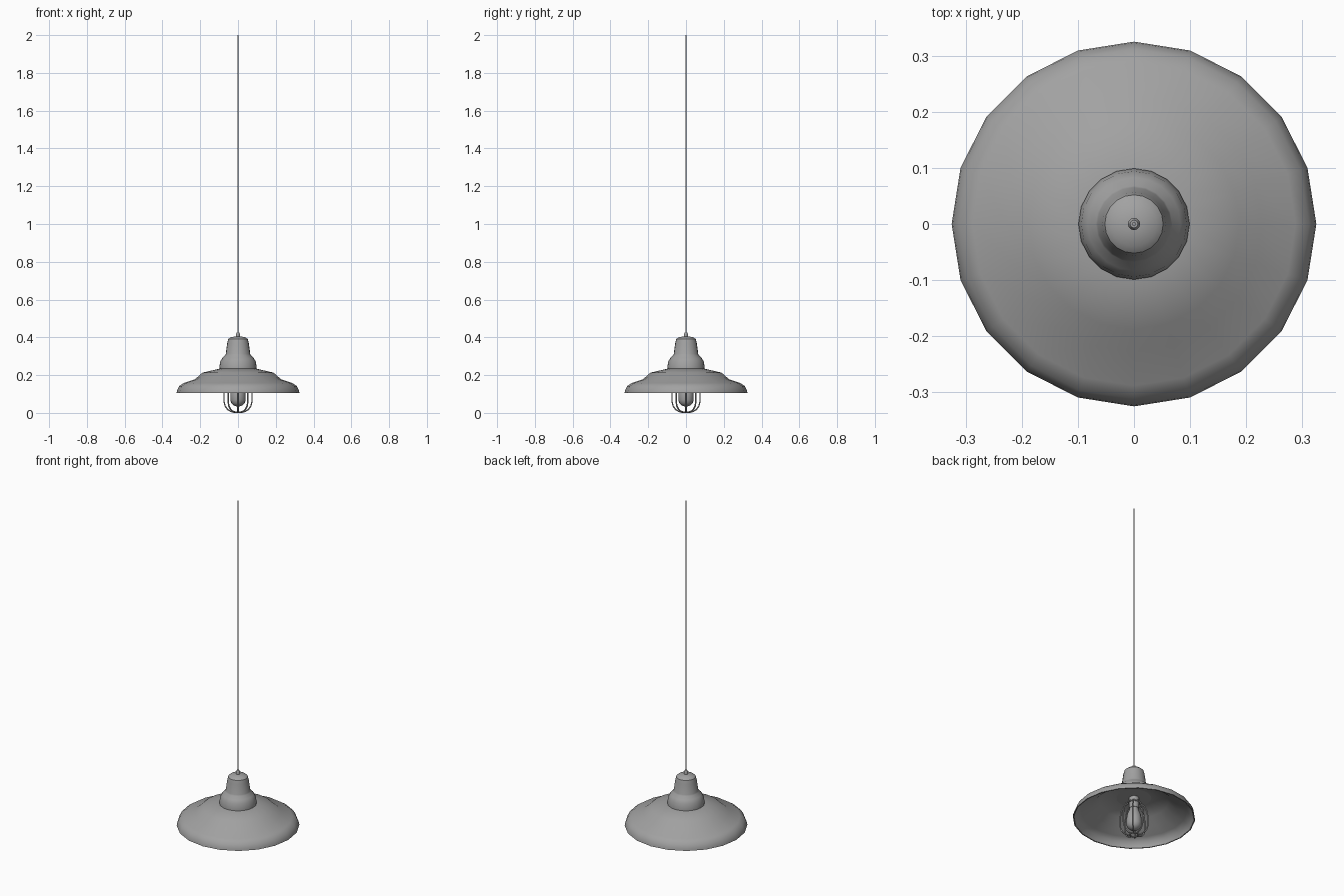
import bpy
import math
from mathutils import Vector

cube = bpy.data.objects.get("Cube")
if cube:
    bpy.data.objects.remove(cube, do_unlink=True)

metal = bpy.data.materials.new("grey metal")
metal.use_nodes = True
grey = (0.36, 0.36, 0.36, 1)
metal.diffuse_color = grey
metal.node_tree.nodes["Principled BSDF"].inputs["Base Color"].default_value = grey


def finish(name, verts, faces, angle=35):
    mesh = bpy.data.meshes.new(name)
    mesh.from_pydata(verts, [], faces)
    mesh.materials.append(metal)
    obj = bpy.data.objects.new(name, mesh)
    bpy.context.collection.objects.link(obj)
    bpy.ops.object.select_all(action="DESELECT")
    obj.select_set(True)
    bpy.context.view_layer.objects.active = obj
    bpy.ops.object.shade_smooth_by_angle(angle=math.radians(angle))
    return obj


def lathe(name, profile, sides=20, caps=True, closed=False, angle=35):
    """Spin (radius, height) points, listed bottom to top, around z."""
    verts = [(r * math.cos(math.tau * i / sides), r * math.sin(math.tau * i / sides), z)
             for r, z in profile for i in range(sides)]
    rows = len(profile)
    faces = []
    for j in range(rows if closed else rows - 1):
        a, b = j * sides, (j + 1) % rows * sides
        for i in range(sides):
            k = (i + 1) % sides
            faces.append((a + i, a + k, b + k, b + i))
    if caps and not closed:
        faces.append(tuple(reversed(range(sides))))
        faces.append(tuple(range((rows - 1) * sides, rows * sides)))
    return finish(name, verts, faces, angle)


def wire(name, path, turn, radius=0.004, sides=6):
    """Sweep a round section along an (r, z) path in the upright plane at angle turn."""
    out = Vector((math.cos(turn), math.sin(turn), 0))
    side = Vector((-math.sin(turn), math.cos(turn), 0))
    pts = [out * r + Vector((0, 0, z)) for r, z in path]
    verts, faces = [], []
    for n, p in enumerate(pts):
        tangent = (pts[min(n + 1, len(pts) - 1)] - pts[max(n - 1, 0)]).normalized()
        normal = side.cross(tangent)
        for i in range(sides):
            a = math.tau * i / sides
            verts.append(p + radius * (math.cos(a) * side + math.sin(a) * normal))
    for j in range(len(pts) - 1):
        for i in range(sides):
            k, a = (i + 1) % sides, j * sides
            faces.append((a + i, a + k, a + sides + k, a + sides + i))
    faces += [tuple(reversed(range(sides))),
              tuple(range(len(verts) - sides, len(verts)))]
    return finish(name, verts, faces, 70)


# Stepped shade: outer skin up, then inner skin back down to the rim
outer = [(0.325, 0.105), (0.323, 0.118), (0.312, 0.142), (0.288, 0.158),
         (0.228, 0.178), (0.188, 0.213), (0.098, 0.234)]
inner = [(r - 0.006, z - 0.006) for r, z in reversed(outer[1:])]
lathe("shade", outer + [(0.02, 0.236), (0.02, 0.229)] + inner + [(0.319, 0.105)],
      closed=True)

# Bell-shaped lamp holder above the shade
lathe("holder", [(0.099, 0.228), (0.099, 0.24), (0.094, 0.272), (0.083, 0.29),
                 (0.068, 0.305), (0.065, 0.312), (0.057, 0.37), (0.052, 0.39),
                 (0.04, 0.4), (0.012, 0.405)])

# Cord grip and hanging cord
lathe("cord_grip", [(0.011, 0.402), (0.011, 0.418), (0.007, 0.426)], sides=12)
lathe("cord", [(0.0035, 0.42), (0.0035, 2.0)], sides=8, angle=60)

# Socket and bulb
lathe("socket", [(0.024, 0.165), (0.027, 0.17), (0.027, 0.236)], sides=16)
lathe("bulb", [(0.006, 0.034), (0.022, 0.039), (0.035, 0.051), (0.041, 0.068),
               (0.041, 0.1), (0.035, 0.13), (0.024, 0.155), (0.022, 0.18)],
      sides=16, angle=60)

# Wire cage around the bulb
cage_path = [(0.03, 0.2), (0.052, 0.18), (0.067, 0.15), (0.074, 0.11), (0.074, 0.06),
             (0.068, 0.036), (0.054, 0.017), (0.036, 0.007), (0.02, 0.004)]
for n in range(8):
    wire(f"cage_wire_{n + 1}", cage_path, math.tau * n / 8)


def ring(name, radius, height, thick=0.004):
    lathe(name, [(radius + thick * math.cos(math.tau * i / 6),
                  height + thick * math.sin(math.tau * i / 6)) for i in range(6)],
          sides=20, closed=True, angle=70)


ring("cage_bottom_ring", 0.022, 0.004)
ring("cage_top_ring", 0.03, 0.2)
